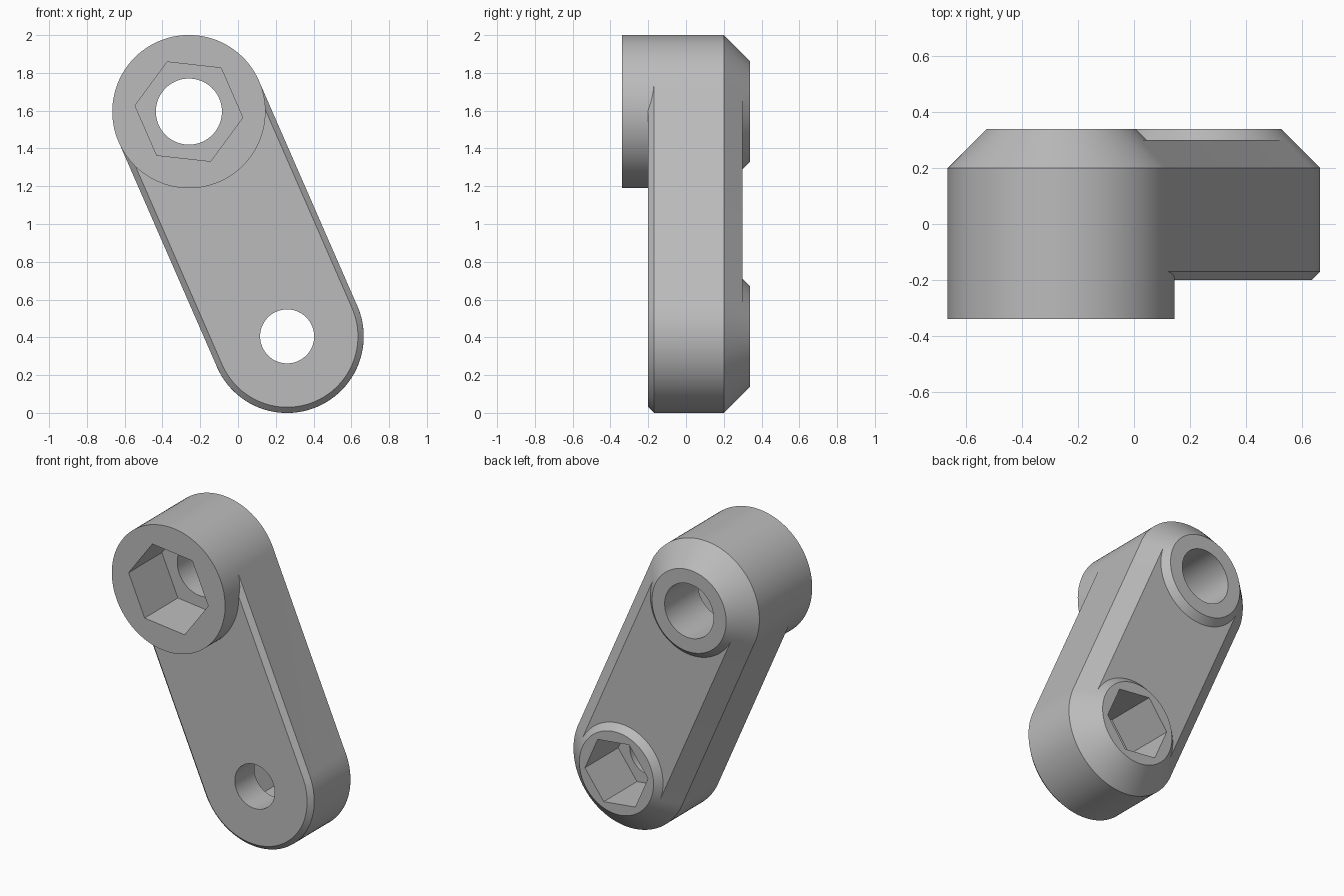
import bpy
import bmesh
from math import atan2, cos, sin, pi, tau, radians
from mathutils import Vector

cube = bpy.data.objects.get("Cube")
if cube:
    bpy.data.objects.remove(cube, do_unlink=True)

TOP = Vector((-0.26, 1.595))      # hub centres in the x, z plane
LOW = Vector((0.26, 0.405))
R = 0.405
BACK = 0.34                       # half of the full thickness
SEG = 96
EPS = 0.0006                      # keeps hub and arm skins from coinciding
AXIS = atan2(*(LOW - TOP).yx)     # direction of the arm

steel = bpy.data.materials.new("plain grey")
steel.use_nodes = True
grey = (0.5, 0.5, 0.5, 1)
steel.diffuse_color = grey
steel.node_tree.nodes["Principled BSDF"].inputs["Base Color"].default_value = grey


def circle(centre, r, n=SEG):
    return [centre + r * Vector((cos(AXIS + tau * i / n), sin(AXIS + tau * i / n)))
            for i in range(n)]


def stadium(r):
    half = SEG // 2
    points = []
    for centre, start in ((LOW, AXIS - pi / 2), (TOP, AXIS + pi / 2)):
        for i in range(half + 1):
            a = start + pi * i / half
            points.append(centre + r * Vector((cos(a), sin(a))))
    return points


def loft(name, sections):
    """Solid through (y, outline) sections, capped at both ends."""
    bm = bmesh.new()
    rings = [[bm.verts.new((p.x, y, p.y)) for p in outline] for y, outline in sections]
    for a, b in zip(rings, rings[1:]):
        for i in range(len(a)):
            j = (i + 1) % len(a)
            bm.faces.new((a[i], a[j], b[j], b[i]))
    bm.faces.new(rings[0])
    bm.faces.new(rings[-1])
    bmesh.ops.recalc_face_normals(bm, faces=bm.faces)
    mesh = bpy.data.meshes.new(name)
    bm.to_mesh(mesh)
    bm.free()
    mesh.materials.append(steel)
    ob = bpy.data.objects.new(name, mesh)
    bpy.context.collection.objects.link(ob)
    return ob


def combine(target, tool, operation):
    mod = target.modifiers.new(operation, "BOOLEAN")
    mod.operation = operation
    mod.solver = "EXACT"
    mod.object = tool
    tool.hide_render = True
    bpy.context.view_layer.objects.active = target
    bpy.ops.object.modifier_apply(modifier=mod.name)
    bpy.data.objects.remove(tool, do_unlink=True)


# Arm with a small front chamfer and a wide back chamfer
arm = loft("link_arm", [(-0.2, stadium(R - 0.03)), (-0.17, stadium(R)),
                        (0.2, stadium(R)), (0.3, stadium(R - 0.1))])

# Full-depth upper hub and the conical lower boss
r = R + EPS
combine(arm, loft("upper_hub", [(-BACK, circle(TOP, r)), (0.2, circle(TOP, r)),
                                (BACK, circle(TOP, r - 0.14))]), "UNION")
combine(arm, loft("lower_boss", [(0.2, circle(LOW, r)),
                                 (BACK, circle(LOW, r - 0.14))]), "UNION")

# Round through holes and hexagonal sockets, front above and back below
for centre, hole, socket, side in ((TOP, 0.175, 0.287, -1), (LOW, 0.143, 0.227, 1)):
    combine(arm, loft("hole_cutter", [(-0.5, circle(centre, hole, 64)),
                                      (0.5, circle(centre, hole, 64))]), "DIFFERENCE")
    combine(arm, loft("socket_cutter", [(0.0, circle(centre, socket, 6)),
                                        (0.5 * side, circle(centre, socket, 6))]), "DIFFERENCE")

# Smooth round walls, crisp edges
bpy.ops.object.select_all(action="DESELECT")
arm.select_set(True)
bpy.context.view_layer.objects.active = arm
bpy.ops.object.shade_smooth_by_angle(angle=radians(25))
